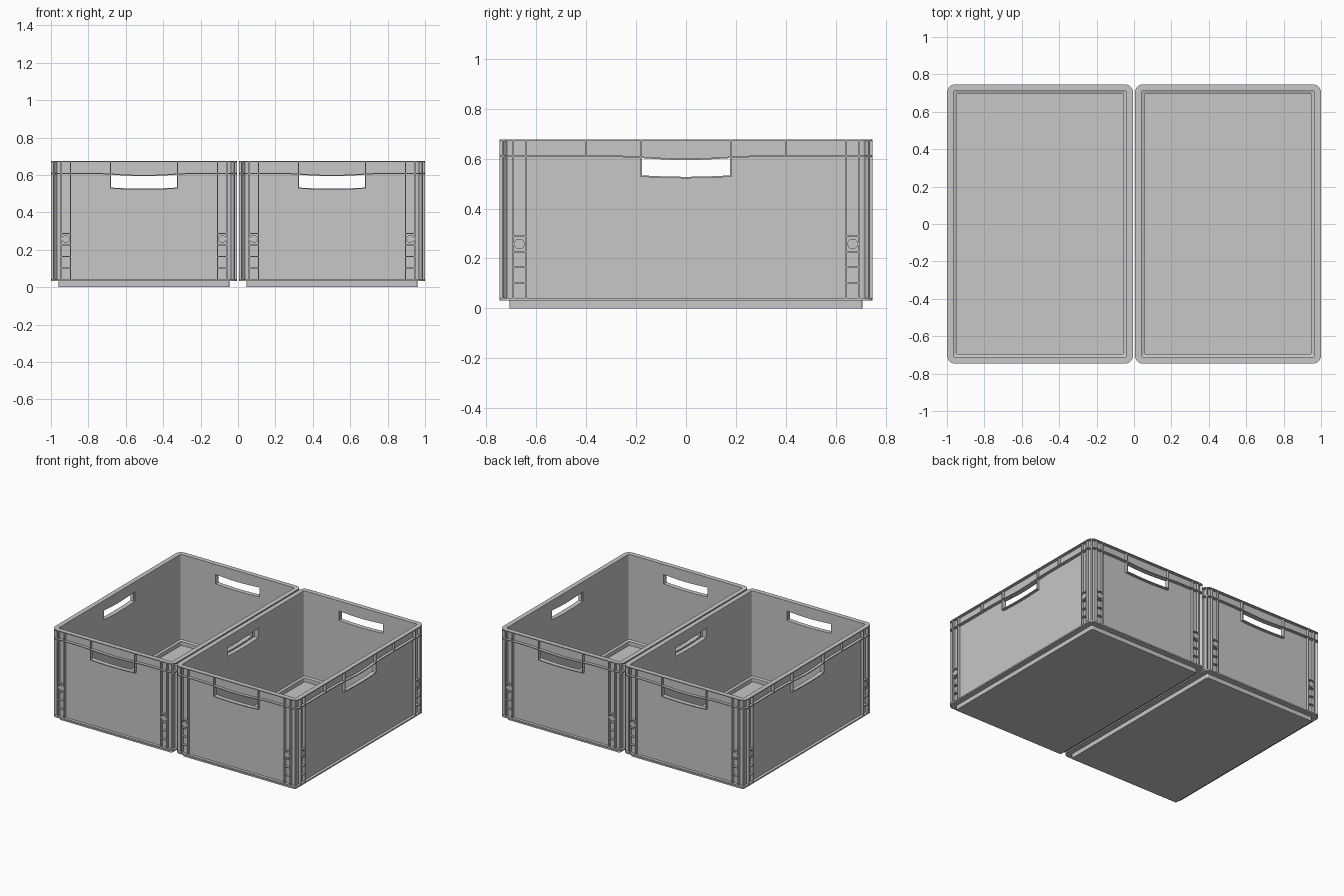
import bpy, bmesh, math
from mathutils import Matrix, Vector

if "Cube" in bpy.data.objects:
    bpy.data.objects.remove(bpy.data.objects["Cube"])

HX, HY, TOP = 0.4975, 0.747, 0.676     # half width, half length, height of one crate
CENTRE = 0.5025                        # crate centre on x
CORNER, WALL = 0.045, 0.021            # corner radius, wall setback below the rim
LEDGE, GRIP, T = 0.612, 0.18, 0.006    # ledge height, half handle width, rib thickness
CURVE = [-GRIP + GRIP * i / 8 for i in range(17)]

grey = bpy.data.materials.new("light_grey_plastic")
grey.use_nodes = True
colour = (0.57, 0.57, 0.57, 1)
grey.diffuse_color = colour
grey.node_tree.nodes["Principled BSDF"].inputs["Base Color"].default_value = colour


def sizes(side):
    """Half length along a side, and distance of that side from the centre."""
    return (HX, HY) if side % 2 == 0 else (HY, HX)


def place(side, t, depth, z):
    """Point on a side: t along it, depth inwards from the outer face."""
    return Matrix.Rotation(side * math.pi / 2, 3, "Z") @ Vector((t, depth - sizes(side)[1], z))


def bow(t):
    """Sag of the ledge above a handle."""
    return -0.006 * (1 + math.cos(math.pi * t / 0.3)) if abs(t) < 0.3 else 0


def sag(t):
    """Sag of the lower handle edge."""
    return 0.533 - 0.006 * (1 - (t / GRIP) ** 2)


def loop(bm, inset, z, steps=1, bowed=False):
    r = max(CORNER - inset, 0.01)
    verts = []
    for side in range(4):
        end = sizes(side)[0] - inset - r
        for i in range(steps + 1):
            t = end * (2 * i / steps - 1)
            verts.append(bm.verts.new(place(side, t, inset, z + (bow(t) if bowed else 0))))
        for i in range(1, 6):
            a = i * math.pi / 12
            verts.append(bm.verts.new(
                place(side, end + r * math.sin(a), inset + r - r * math.cos(a), z)))
    return verts


def bridge(bm, a, b):
    for i in range(len(a)):
        j = (i + 1) % len(a)
        bm.faces.new((a[i], a[j], b[j], b[i]))


def prism(bm, side, outline, d0, d1):
    """Outline of (t, z) points extruded inwards from d0 to d1."""
    a = [bm.verts.new(place(side, t, d0, z)) for t, z in outline]
    b = [bm.verts.new(place(side, t, d1, z)) for t, z in outline]
    bridge(bm, a, b)
    bm.faces.new(a)
    bm.faces.new(b)


def bar(bm, side, t0, t1, z0, z1, d0=0.001):
    prism(bm, side, [(t0, z0), (t1, z0), (t1, z1), (t0, z1)], d0, WALL + 0.004)


def finish(bm, name):
    bmesh.ops.recalc_face_normals(bm, faces=bm.faces)
    mesh = bpy.data.meshes.new(name)
    bm.to_mesh(mesh)
    bm.free()
    mesh.materials.append(grey)
    obj = bpy.data.objects.new(name, mesh)
    bpy.context.collection.objects.link(obj)
    return obj


# Shell: foot, base flange, wall, top lip, inside and sunken floor
bm = bmesh.new()
section = [(0.041, 0), (0.041, 0.032), (0, 0.032), (0, 0.042), (WALL, 0.042),
           (WALL, TOP - T), (0, TOP - T), (0, TOP), (0.035, TOP),
           (0.035, 0.05), (0.05, 0.044), (0.05, 0.015)]
rings = [loop(bm, d, z) for d, z in section]
for a, b in zip(rings, rings[1:]):
    bridge(bm, a, b)
bm.faces.new(rings[0])
bm.faces.new(rings[-1])
shell = finish(bm, "crate_shell")

# Handle openings through all four walls
bpy.context.view_layer.objects.active = shell
for side in range(2):
    bm = bmesh.new()
    outline = [(t, sag(t)) for t in CURVE] + [(t, LEDGE - T + bow(t)) for t in reversed(CURVE)]
    prism(bm, side, outline, -0.1, 2 * sizes(side)[1] + 0.1)
    cutter = finish(bm, "handle_cutter")
    cutter.hide_render = True
    mod = shell.modifiers.new("handle", "BOOLEAN")
    mod.operation, mod.solver, mod.object = "DIFFERENCE", "EXACT", cutter
    bpy.ops.object.modifier_apply(modifier=mod.name)
    bpy.data.objects.remove(cutter)

# Ledge under the rim, sagging over each handle
bm = bmesh.new()
rings = [loop(bm, d, z, 32, True) for d, z in
         [(0, LEDGE - T), (0, LEDGE), (WALL + 0.004, LEDGE), (WALL + 0.004, LEDGE - T)]]
for i in range(4):
    bridge(bm, rings[i], rings[(i + 1) % 4])
ledge = finish(bm, "rim_ledge")

# Rim dividers and handle frames
bm = bmesh.new()
for side in range(4):
    half = sizes(side)[0]
    for s in (-1, 1):
        dividers = [half - 0.105, half - 0.055] + ([0.4] if side % 2 else [])
        for t in dividers:
            bar(bm, side, s * t - T / 2, s * t + T / 2, LEDGE - T / 2, TOP - T / 2)
        bar(bm, side, s * GRIP - T / 2, s * GRIP + T / 2, 0.527, TOP - T / 2)
    lip = [(t, sag(t)) for t in CURVE] + [(t, sag(t) - T) for t in reversed(CURVE)]
    prism(bm, side, lip, 0.001, WALL + 0.004)
frames = finish(bm, "handle_frames_and_rim_ribs")

# Corner ladders: uprights, rungs and a round boss
bm = bmesh.new()
for side in range(4):
    half = sizes(side)[0]
    for s in (-1, 1):
        for t in (half - 0.105, half - 0.055):
            bar(bm, side, s * t - T / 2, s * t + T / 2, 0.038, LEDGE - T / 2)
        mid = s * (half - 0.08)
        for z in (0.103, 0.165, 0.227, 0.288):
            bar(bm, side, mid - 0.025, mid + 0.025, z - T / 2, z + T / 2, 0.003)
        turn = Matrix.Rotation(side * math.pi / 2, 4, "Z") @ Matrix.Rotation(math.pi / 2, 4, "X")
        where = Matrix.Translation(place(side, mid, 0.014, 0.258))
        bmesh.ops.create_cone(bm, cap_ends=True, segments=20, radius1=0.021, radius2=0.021,
                              depth=0.022, matrix=where @ turn)
ladders = finish(bm, "corner_ladders")

# Diagonal fins on the four corners
bm = bmesh.new()
fin_top = TOP - T / 2
fin_base = 0.036
for sx in (-1, 1):
    for sy in (-1, 1):
        spot = Vector((sx * (HX - CORNER), sy * (HY - CORNER), (fin_base + fin_top) / 2))
        bmesh.ops.create_cube(bm, size=1, matrix=Matrix.Translation(spot)
                              @ Matrix.Rotation(math.atan2(sy, sx), 4, "Z")
                              @ Matrix.Translation((0.03, 0, 0))
                              @ Matrix.Diagonal((0.028, 1.5 * T, fin_top - fin_base, 1)))
fins = finish(bm, "corner_fins")

# Smooth the rounded corners, keep the walls flat, then set the two crates side by side
for part in (shell, ledge, frames, ladders, fins):
    bpy.ops.object.select_all(action="DESELECT")
    part.select_set(True)
    bpy.context.view_layer.objects.active = part
    bpy.ops.object.shade_smooth_by_angle(angle=math.radians(30))
    flat = part.modifiers.new("flat_walls", "WEIGHTED_NORMAL")
    flat.keep_sharp = True
    base = part.name
    twin = part.copy()
    bpy.context.collection.objects.link(twin)
    part.name, twin.name = "left_" + base, "right_" + base
    part.location.x, twin.location.x = CENTRE, -CENTRE
